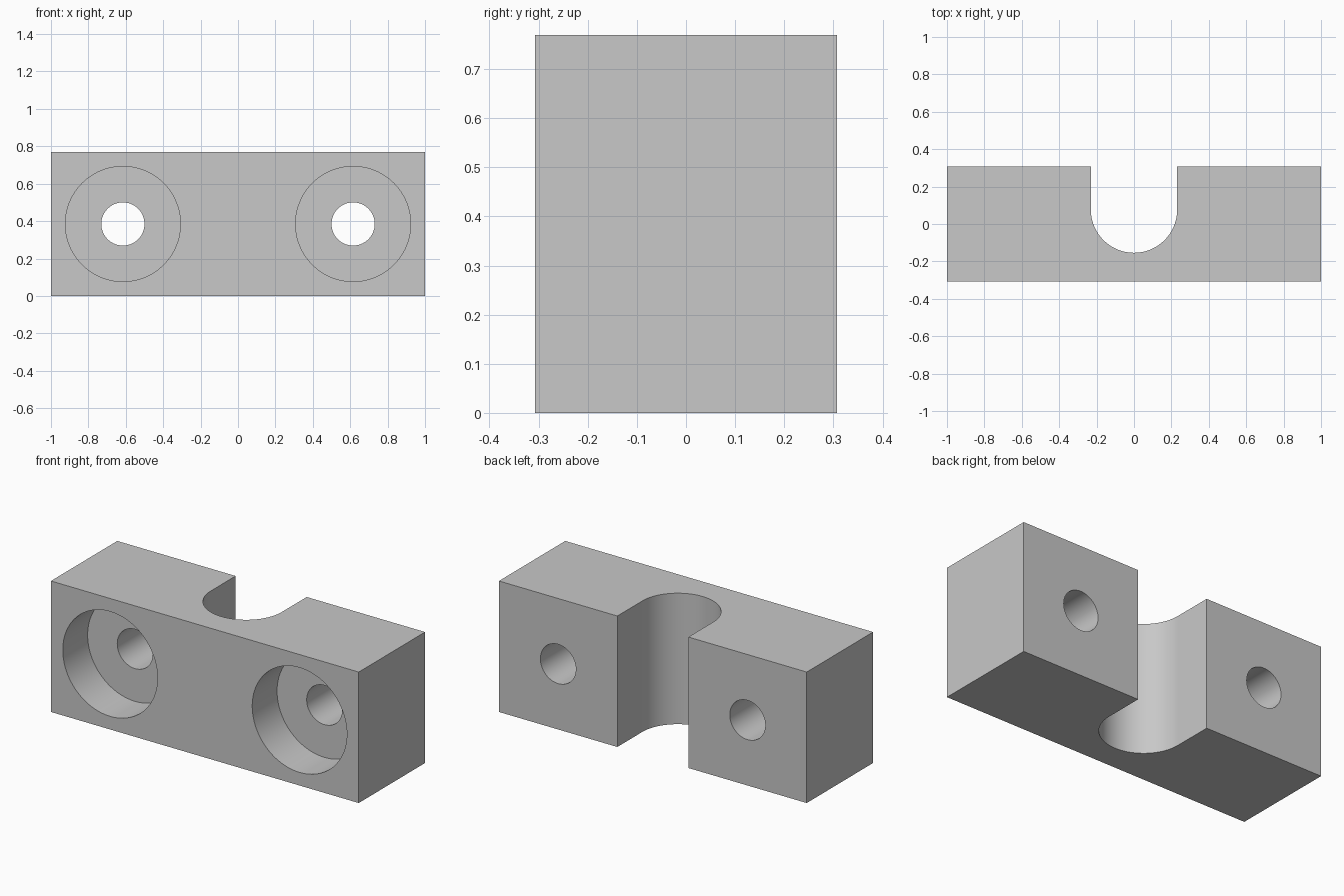
import bpy, bmesh, math
from mathutils import Matrix

cube = bpy.data.objects.get("Cube")
if cube:
    bpy.data.objects.remove(cube, do_unlink=True)

U = 2 / 26                      # design unit: the block is 26 x 8 x 10
HALF_W, HALF_D, HEIGHT = 13 * U, 4 * U, 10 * U
SLOT_R, SLOT_Y = 3 * U, U
HOLE_X, HOLE_R, BORE_R, BORE_DEPTH = 8 * U, 1.5 * U, 4 * U, 3 * U

grey = bpy.data.materials.new("plain_grey")
grey.use_nodes = True
colour = (0.58, 0.58, 0.58, 1)
grey.diffuse_color = colour
grey.node_tree.nodes["Principled BSDF"].inputs["Base Color"].default_value = colour


def make_object(name, bm):
    bmesh.ops.recalc_face_normals(bm, faces=bm.faces)
    mesh = bpy.data.meshes.new(name)
    bm.to_mesh(mesh)
    bm.free()
    mesh.materials.append(grey)
    obj = bpy.data.objects.new(name, mesh)
    bpy.context.collection.objects.link(obj)
    return obj


# Block: plan outline with a round-bottomed slot in the back, extruded upward
arc = [math.pi * (1 + i / 48) for i in range(49)]
outline = [(-HALF_W, HALF_D), (-HALF_W, -HALF_D), (HALF_W, -HALF_D), (HALF_W, HALF_D),
           (SLOT_R, HALF_D)]
outline += [(SLOT_R * math.cos(a), SLOT_Y + SLOT_R * math.sin(a)) for a in reversed(arc)]
outline.append((-SLOT_R, HALF_D))
bm = bmesh.new()
base = bm.faces.new([bm.verts.new((x, y, 0)) for x, y in outline])
top = bmesh.ops.extrude_face_region(bm, geom=[base])["geom"]
bmesh.ops.translate(bm, vec=(0, 0, HEIGHT),
                    verts=[g for g in top if isinstance(g, bmesh.types.BMVert)])
block = make_object("clamp_block", bm)


# Drills: one cylinder along y per bore and per through hole
def drill(x, radius, y0, y1):
    bm = bmesh.new()
    place = Matrix.Translation((x, (y0 + y1) / 2, HEIGHT / 2)) @ Matrix.Rotation(math.pi / 2, 4, "X")
    bmesh.ops.create_cone(bm, cap_ends=True, segments=96, radius1=radius, radius2=radius,
                          depth=y1 - y0, matrix=place)
    cutter = make_object("drill", bm)
    cutter.hide_render = True
    cut = block.modifiers.new("drill", "BOOLEAN")
    cut.operation, cut.solver, cut.object = "DIFFERENCE", "EXACT", cutter
    return cutter


cutters = []
for x in (-HOLE_X, HOLE_X):
    cutters.append(drill(x, BORE_R, -HALF_D - U, -HALF_D + BORE_DEPTH))
    cutters.append(drill(x, HOLE_R, -HALF_D - 2 * U, HALF_D + U))

# Apply the cuts, drop the drills and smooth the curved walls
bpy.ops.object.select_all(action="DESELECT")
block.select_set(True)
bpy.context.view_layer.objects.active = block
for name in [m.name for m in block.modifiers]:
    bpy.ops.object.modifier_apply(modifier=name)
for cutter in cutters:
    bpy.data.objects.remove(cutter, do_unlink=True)
bpy.ops.object.shade_smooth_by_angle(angle=math.radians(30))
